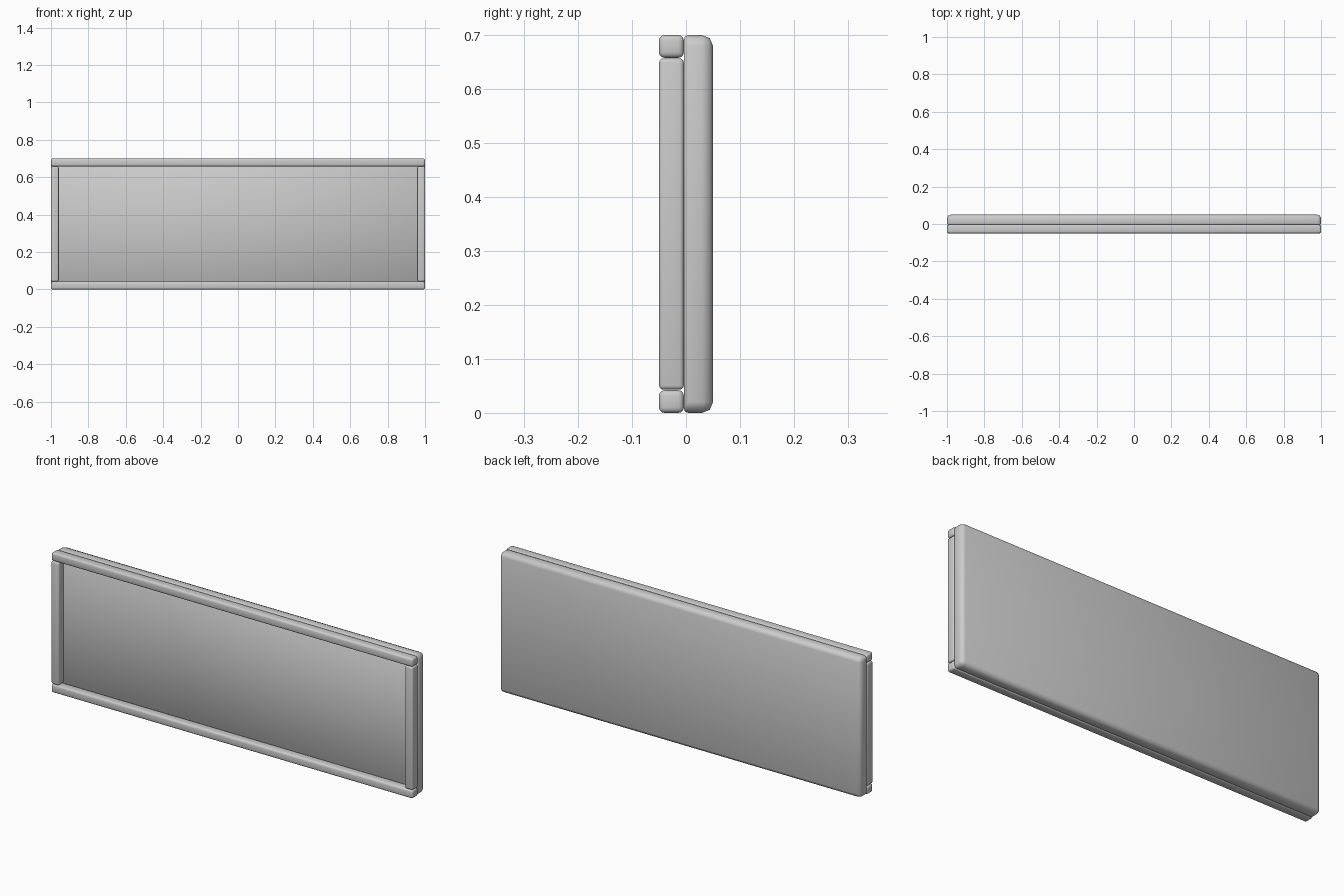
import bpy
import bmesh
from mathutils import Vector

if "Cube" in bpy.data.objects:
    bpy.data.objects.remove(bpy.data.objects["Cube"])

grey = bpy.data.materials.new("plain_grey")
grey.use_nodes = True
COLOUR = (0.6, 0.6, 0.6, 1)
grey.diffuse_color = COLOUR
grey.node_tree.nodes["Principled BSDF"].inputs["Base Color"].default_value = COLOUR


def rounded_box(name, low, high, front_radius, back_radius, segments):
    """Box with its own rounding for the front edges and for all other edges."""
    low, high = Vector(low), Vector(high)
    middle, size = (low + high) / 2, high - low
    bm = bmesh.new()
    bmesh.ops.create_cube(bm, size=1)
    for v in bm.verts:
        v.co = middle + Vector(a * b for a, b in zip(v.co, size))
    weight = bm.edges.layers.float.new("bevel_weight_edge")
    for e in bm.edges:
        is_front = all(v.co.y < middle.y for v in e.verts)
        e[weight] = (front_radius if is_front else back_radius) / max(front_radius, back_radius)
    mesh = bpy.data.meshes.new(name)
    bm.to_mesh(mesh)
    bm.free()
    mesh.materials.append(grey)
    obj = bpy.data.objects.new(name, mesh)
    bpy.context.collection.objects.link(obj)
    bevel = obj.modifiers.new("rounding", "BEVEL")
    bevel.limit_method = "WEIGHT"
    bevel.width = max(front_radius, back_radius)
    bevel.segments = segments
    mesh.shade_smooth()
    return obj


WIDTH, HEIGHT, BAR = 1.0, 0.7, 0.042
FRONT, SEAM, BACK = -0.05, -0.004, 0.05

# Thick back panel
rounded_box("back_panel", (-WIDTH, SEAM, 0), (WIDTH, BACK, HEIGHT), 0.008, 0.02, 2)

# Long rails along the bottom and top
for name, z in (("bottom_rail", 0), ("top_rail", HEIGHT - BAR)):
    rounded_box(name, (-WIDTH, FRONT, z), (WIDTH, SEAM, z + BAR), 0.01, 0.01, 3)

# Short posts between the rails
for name, x in (("right_post", -WIDTH), ("left_post", WIDTH - BAR)):
    rounded_box(name, (x, FRONT, BAR + 0.001), (x + BAR, SEAM, HEIGHT - BAR - 0.001), 0.008, 0.008, 3)
